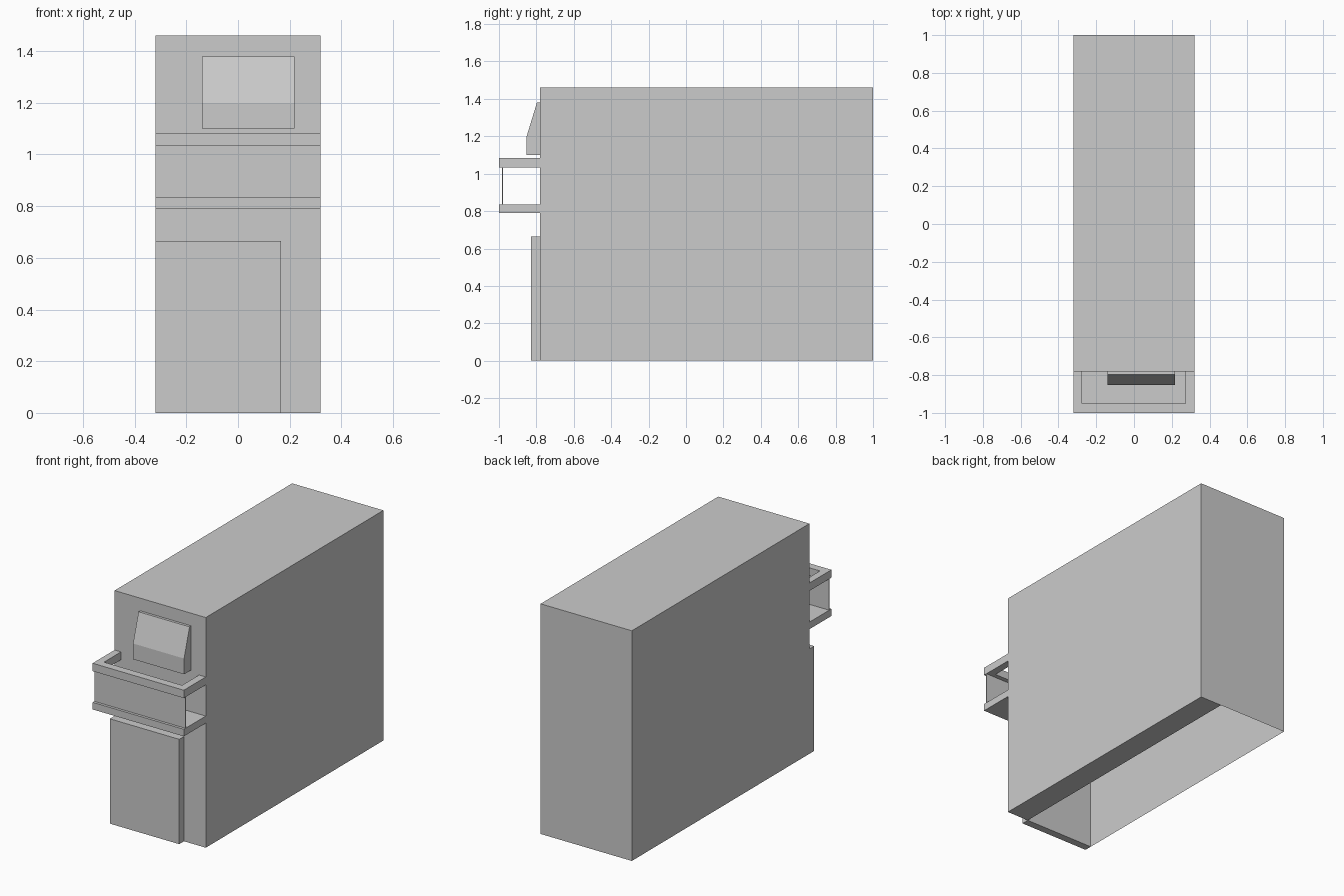
import bpy, bmesh

if "Cube" in bpy.data.objects:
    bpy.data.objects.remove(bpy.data.objects["Cube"])

grey = bpy.data.materials.new("light grey")
grey.diffuse_color = (0.6, 0.6, 0.6, 1)
grey.use_nodes = True
grey.node_tree.nodes["Principled BSDF"].inputs["Base Color"].default_value = grey.diffuse_color


def make_object(name, bm):
    bmesh.ops.recalc_face_normals(bm, faces=bm.faces)
    mesh = bpy.data.meshes.new(name)
    bm.to_mesh(mesh)
    bm.free()
    mesh.materials.append(grey)
    obj = bpy.data.objects.new(name, mesh)
    bpy.context.collection.objects.link(obj)
    return obj


def prism(name, points, offset):
    """Extrude a closed outline of 3D points along an offset."""
    bm = bmesh.new()
    face = bm.faces.new([bm.verts.new(p) for p in points])
    out = bmesh.ops.extrude_face_region(bm, geom=[face], use_keep_orig=True)
    moved = [v for v in out["geom"] if isinstance(v, bmesh.types.BMVert)]
    bmesh.ops.translate(bm, verts=moved, vec=offset)
    return make_object(name, bm)


def box(name, x0, x1, y0, y1, z0, z1):
    outline = [(x0, y0, z0), (x1, y0, z0), (x1, y1, z0), (x0, y1, z0)]
    return prism(name, outline, (0, 0, z1 - z0))


W = 0.32        # half width
FRONT = -0.78   # front wall of the cabinet
DOOR_X = 0.167  # right edge of the door and of the open underside

# Cabinet: hollow shell, underside open except for a strip on the right
cabinet = box("cabinet", -W, W, FRONT, 1.0, 0, 1.46)
bm = bmesh.new()
bm.from_mesh(cabinet.data)
bmesh.ops.bisect_plane(bm, geom=bm.verts[:] + bm.edges[:] + bm.faces[:],
                       plane_co=(DOOR_X, 0, 0), plane_no=(1, 0, 0))
opening = [f for f in bm.faces
           if f.calc_center_median().z < 0.001 and f.calc_center_median().x < DOOR_X]
bmesh.ops.delete(bm, geom=opening, context='FACES')
bm.to_mesh(cabinet.data)
bm.free()

# Door on the lower front
box("door", -W, DOOR_X, -0.828, FRONT, 0, 0.665)

# Lower shelf, and the upper rim that is open in the middle
box("lower_shelf", -W, W, -1.0, FRONT, 0.79, 0.835)
rim = [(-W, FRONT), (-W, -1.0), (W, -1.0), (W, FRONT),
       (0.273, FRONT), (0.273, -0.95), (-0.275, -0.95), (-0.275, FRONT)]
prism("upper_rim", [(x, y, 1.033) for x, y in rim], (0, 0, 0.05))

# Thin panel between shelf and rim
box("shelf_front_panel", -W, W, -0.983, -0.978, 0.835, 1.033)

# Sloped screen housing
profile = [(FRONT, 1.10), (-0.852, 1.10), (-0.852, 1.20), (-0.797, 1.38), (FRONT, 1.38)]
prism("screen_housing", [(-0.14, y, z) for y, z in profile], (0.358, 0, 0))
